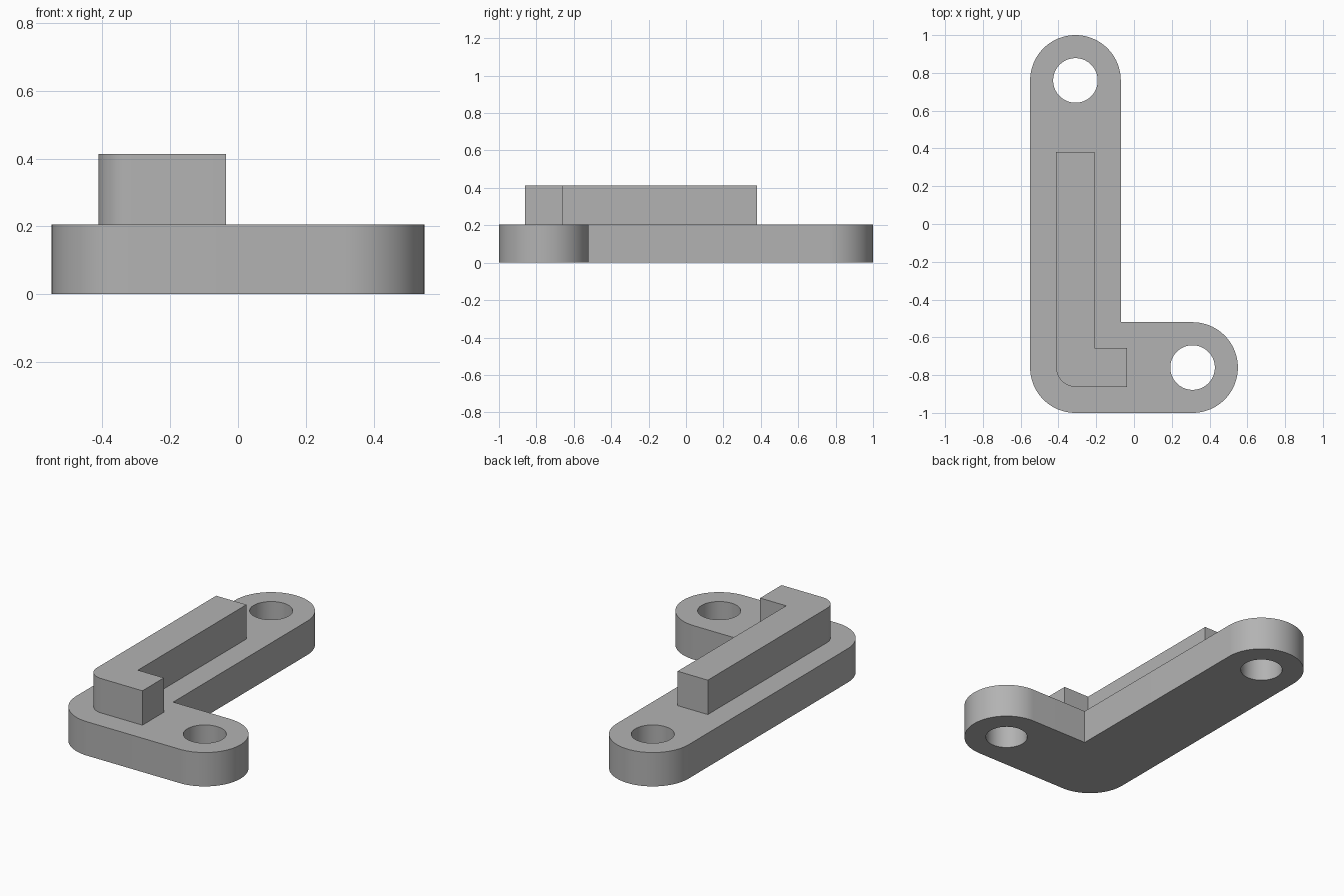
import bpy
import bmesh
from math import cos, sin, radians

cube = bpy.data.objects.get("Cube")
if cube:
    bpy.data.objects.remove(cube, do_unlink=True)

# Plain grey finish
grey = bpy.data.materials.new("plain_grey")
grey.use_nodes = True
colour = (0.45, 0.45, 0.45, 1)
grey.diffuse_color = colour
grey.node_tree.nodes["Principled BSDF"].inputs["Base Color"].default_value = colour

BASE_TOP, RIB_TOP = 0.205, 0.413
ARM_R, HOLE_R, RIB_R = 0.24, 0.118, 0.102
CX, CY = 0.31, 0.76      # rounding centres of the arms


def arc(x, y, r, start, end, steps):
    angles = [radians(start + (end - start) * i / steps) for i in range(steps + 1)]
    return [(x + r * cos(a), y + r * sin(a)) for a in angles]


def extrude_outline(name, outline, z0, z1):
    bm = bmesh.new()
    face = bm.faces.new([bm.verts.new((x, y, z0)) for x, y in outline])
    top = bmesh.ops.extrude_face_region(bm, geom=[face])["geom"]
    bmesh.ops.translate(bm, vec=(0, 0, z1 - z0),
                        verts=[g for g in top if isinstance(g, bmesh.types.BMVert)])
    bmesh.ops.recalc_face_normals(bm, faces=bm.faces)
    mesh = bpy.data.meshes.new(name)
    bm.to_mesh(mesh)
    bm.free()
    mesh.materials.append(grey)
    obj = bpy.data.objects.new(name, mesh)
    bpy.context.collection.objects.link(obj)
    return obj


def select_only(obj):
    bpy.ops.object.select_all(action="DESELECT")
    obj.select_set(True)
    bpy.context.view_layer.objects.active = obj


# L-shaped base with rounded arm ends and outer corner
base_outline = (arc(-CX, -CY, ARM_R, 180, 270, 24)
                + arc(CX, -CY, ARM_R, -90, 90, 48)
                + [(ARM_R - CX, ARM_R - CY)]
                + arc(-CX, CY, ARM_R, 0, 180, 48))
base = extrude_outline("base_plate", base_outline, 0, BASE_TOP)

# Through holes at both arm ends
for x, y in ((-CX, CY), (CX, -CY)):
    cutter = extrude_outline("hole_cutter", arc(x, y, HOLE_R, 0, 360, 64)[:-1],
                             -0.1, BASE_TOP + 0.1)
    cutter.hide_render = True
    cut = base.modifiers.new("hole", "BOOLEAN")
    cut.operation = "DIFFERENCE"
    cut.solver = "EXACT"
    cut.object = cutter
    select_only(base)
    bpy.ops.object.modifier_apply(modifier=cut.name)
    bpy.data.objects.remove(cutter, do_unlink=True)

# Raised L-shaped rib, concentric with the base corner
rib_outline = (arc(-CX, -CY, RIB_R, 180, 270, 16)
               + [(-0.036, -CY - RIB_R), (-0.036, -0.657),
                  (-0.21, -0.657), (-0.21, 0.38), (-CX - RIB_R, 0.38)])
rib = extrude_outline("raised_rib", rib_outline, BASE_TOP, RIB_TOP)

for part in (base, rib):
    select_only(part)
    bpy.ops.object.shade_smooth_by_angle(angle=radians(30))
